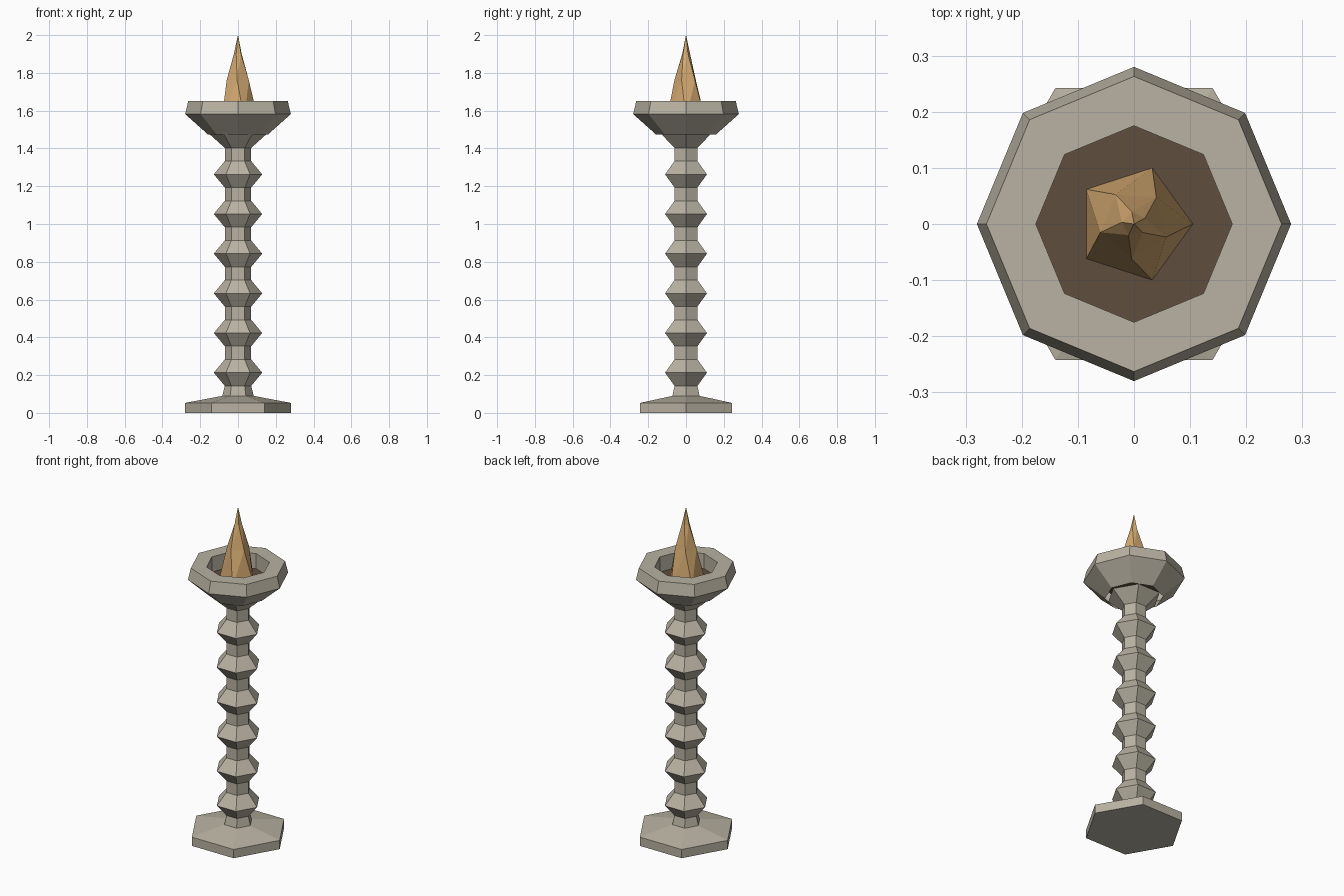
import bpy
import math

default = bpy.data.objects.get("Cube")
if default:
    bpy.data.objects.remove(default, do_unlink=True)


def material(name, r, g, b):
    mat = bpy.data.materials.new(name)
    mat.use_nodes = True
    mat.diffuse_color = (r, g, b, 1)
    mat.node_tree.nodes["Principled BSDF"].inputs["Base Color"].default_value = (r, g, b, 1)
    return mat


stone = material("warm grey stone", 0.48, 0.445, 0.36)
ash = material("brown ash", 0.112, 0.074, 0.048)
fire = material("amber flame", 0.66, 0.40, 0.165)


def stacked(name, sides, rings, mat, cap_bottom=True, cap_top=True, split=False):
    """Join polygon rings (radius, height, turn in degrees) into a flat-faced solid."""
    verts, faces = [], []
    for radius, z, turn in rings:
        for k in range(sides):
            a = math.radians(turn) + math.tau * k / sides
            verts.append((radius * math.cos(a), radius * math.sin(a), z))
    for i in range(len(rings) - 1):
        for k in range(sides):
            n = (k + 1) % sides
            a, b = i * sides + k, i * sides + n
            c, d = b + sides, a + sides
            faces += [(a, b, c), (a, c, d)] if split else [(a, b, c, d)]
    if cap_bottom:
        faces.append(tuple(reversed(range(sides))))
    if cap_top:
        faces.append(tuple(range(len(verts) - sides, len(verts))))
    mesh = bpy.data.meshes.new(name)
    mesh.from_pydata(verts, [], faces)
    mesh.materials.append(mat)
    mesh.update()
    obj = bpy.data.objects.new(name, mesh)
    bpy.context.collection.objects.link(obj)
    return obj


# Hexagonal foot and ringed column, ending in a flare under the bowl
column = [(0.28, 0, 0), (0.28, 0.053, 0), (0.083, 0.09, 0)]
for i in range(6):
    peak = 0.213 + 0.21 * i
    column += [(0.07, peak - 0.07, 0), (0.128, peak, 0), (0.07, peak + 0.07, 0)]
column += [(0.07, 1.403, 0), (0.15, 1.475, 0)]
stacked("column", 6, column, stone)

# Octagonal bowl with a tapered rim and a straight inner wall
bowl = [(0.16, 1.475, 0), (0.28, 1.582, 0), (0.263, 1.652, 0),
        (0.175, 1.652, 0), (0.175, 1.555, 0)]
stacked("bowl", 8, bowl, stone, cap_bottom=False, cap_top=False)

# Ash floor of the bowl
stacked("ash_floor", 8, [(0.175, 1.555, 0), (0.175, 1.56, 0)], ash)

# Twisted five-sided flame
flame = [(0.105, 1.56, 0), (0.062, 1.76, -22), (0.022, 1.9, -44), (0.0005, 2.0, -44)]
stacked("flame", 5, flame, fire, split=True)
